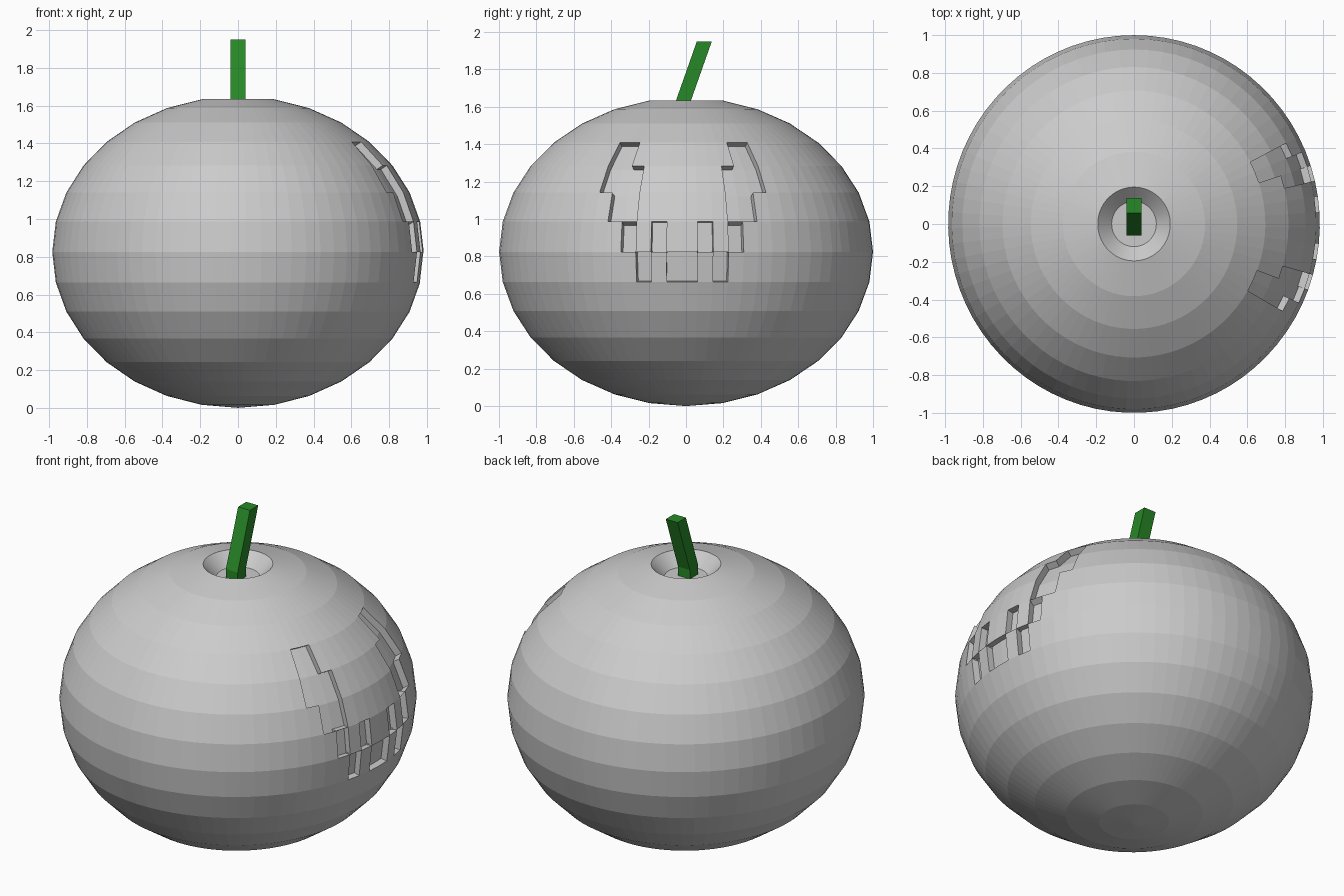
import bpy, bmesh
from math import sin, cos, pi, radians
from mathutils import Vector

if "Cube" in bpy.data.objects:
    bpy.data.objects.remove(bpy.data.objects["Cube"])

SEG, H = 75, 0.825          # columns around, half height
STEP = 2 * pi / SEG
MID = radians(-1.2)         # centre line of the carved face (+x side)
DEPTH = 0.04


def finish(bm, name, color=None):
    me = bpy.data.meshes.new(name)
    bm.to_mesh(me)
    bm.free()
    ob = bpy.data.objects.new(name, me)
    bpy.context.collection.objects.link(ob)
    if color:
        mat = bpy.data.materials.new(name + "_color")
        mat.diffuse_color = color
        mat.use_nodes = True
        mat.node_tree.nodes["Principled BSDF"].inputs["Base Color"].default_value = mat.diffuse_color
        me.materials.append(mat)
    return ob


# Body: revolved half circle profile ending in a sunken top
bm = bmesh.new()
profile = [(sin(i * pi / 16), H - H * cos(i * pi / 16)) for i in range(1, 16)]
profile.append((0.12, 1.56))
rings = []
for r, z in profile:
    rings.append([bm.verts.new((0.984 * r * cos(MID + k * STEP),
                                r * sin(MID + k * STEP), z)) for k in range(SEG)])
cells = {}
for row in range(len(rings) - 1):
    a, b = rings[row], rings[row + 1]
    for k in range(SEG):
        n = (k + 1) % SEG
        cells[row, k] = bm.faces.new((a[k], a[n], b[n], b[k]))
pole = bm.verts.new((0, 0, 0))
for k in range(SEG):
    bm.faces.new((pole, rings[0][(k + 1) % SEG], rings[0][k]))
bm.faces.new(rings[-1])
bm.normal_update()


# Carved face: push groups of cells inward along their mean normal
def carve(spans):
    faces = [cells[row, k % SEG] for row, k0, k1 in spans for k in range(k0, k1)]
    normal = sum((f.normal * f.calc_area() for f in faces), Vector()).normalized()
    new = bmesh.ops.extrude_face_region(bm, geom=faces)["geom"]
    bmesh.ops.translate(bm, vec=-DEPTH * normal,
                        verts=[g for g in new if isinstance(g, bmesh.types.BMVert)])
    old = [f for f in faces if f.is_valid]
    if old:
        bmesh.ops.delete(bm, geom=old, context='FACES')


# Eyes, mirrored about the face centre line
eye = [(8, 3, 5), (9, 3, 6), (10, 4, 6)]
carve(eye)
carve([(row, -k1, -k0) for row, k0, k1 in eye])
# Zigzag mouth
for k in (-4, -2, 1, 3):
    carve([(7, k, k + 1)])
for k0, k1 in ((-3, -2), (-1, 1), (2, 3)):
    carve([(6, k0, k1)])
finish(bm, "pumpkin_body")

# Stem: square section, short upright base and leaning top
bm = bmesh.new()
loops = []
for y, z in ((-0.02, 1.56), (-0.02, 1.615), (0.098, 1.95)):
    loops.append([bm.verts.new((sx * 0.04, y + sy * 0.04, z))
                  for sx, sy in ((-1, -1), (1, -1), (1, 1), (-1, 1))])
for a, b in zip(loops, loops[1:]):
    for i in range(4):
        j = (i + 1) % 4
        bm.faces.new((a[i], a[j], b[j], b[i]))
bm.faces.new(loops[0][::-1])
bm.faces.new(loops[-1])
finish(bm, "stem", (0.02, 0.25, 0.02, 1))
